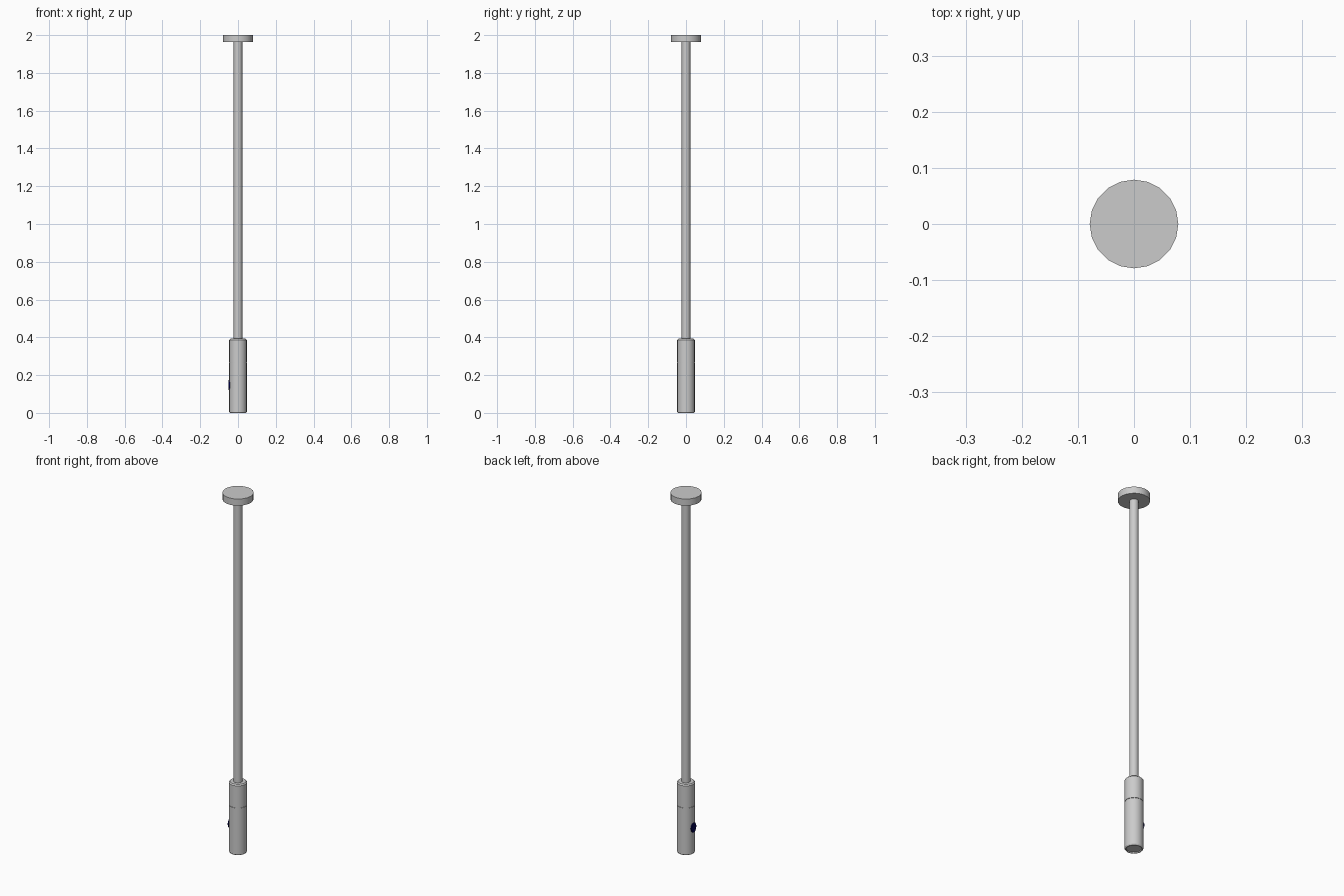
import bpy, bmesh, math

if "Cube" in bpy.data.objects:
    bpy.data.objects.remove(bpy.data.objects["Cube"])


def material(name, rgb):
    m = bpy.data.materials.new(name)
    m.diffuse_color = (*rgb, 1)
    m.use_nodes = True
    m.node_tree.nodes["Principled BSDF"].inputs["Base Color"].default_value = m.diffuse_color
    return m


grey = material("light_grey", (0.6, 0.6, 0.6))
navy = material("navy", (0.0, 0.0, 0.08))


def finish(name, bm, mat):
    bmesh.ops.recalc_face_normals(bm, faces=bm.faces)
    me = bpy.data.meshes.new(name)
    bm.to_mesh(me)
    bm.free()
    me.materials.append(mat)
    ob = bpy.data.objects.new(name, me)
    bpy.context.collection.objects.link(ob)
    bpy.ops.object.select_all(action='DESELECT')
    bpy.context.view_layer.objects.active = ob
    ob.select_set(True)
    bpy.ops.object.shade_smooth_by_angle(angle=math.radians(30))
    return ob


def lathe(name, profile, mat, n=20):
    """Closed solid of revolution from (radius, z) points, capped at both ends."""
    bm = bmesh.new()
    rings = [[bm.verts.new((r * math.cos(math.tau * i / n),
                            r * math.sin(math.tau * i / n), z))
              for i in range(n)] for r, z in profile]
    for a, b in zip(rings, rings[1:]):
        for i in range(n):
            j = (i + 1) % n
            bm.faces.new((a[i], a[j], b[j], b[i]))
    bm.faces.new(rings[0])
    bm.faces.new(rings[-1])
    return finish(name, bm, mat)


# Ceiling plate and hanging rod
lathe("ceiling_plate", [(0.079, 1.963), (0.079, 2.0)], grey)
lathe("rod", [(0.0225, 0.38), (0.0225, 1.97)], grey)

# Lamp head: upper collar and lower barrel, split by a thin groove
R = 0.0465
lathe("lamp_head", [
    (R - 0.008, 0.006), (R - 0.008, 0.0), (R - 0.004, 0.0), (R, 0.006),
    (R, 0.263), (R - 0.002, 0.2635), (R - 0.002, 0.2655), (R, 0.266),
    (R, 0.387), (R - 0.006, 0.393)], grey)

# Small flat plate on the left side of the barrel
bm = bmesh.new()
bmesh.ops.create_cone(bm, cap_ends=True, segments=12, radius1=1, radius2=1, depth=1)
for v in bm.verts:
    x, y, z = v.co
    v.co = (-0.0463 + z * 0.006, x * 0.021, 0.147 + y * 0.027)
finish("side_plate", bm, navy)
